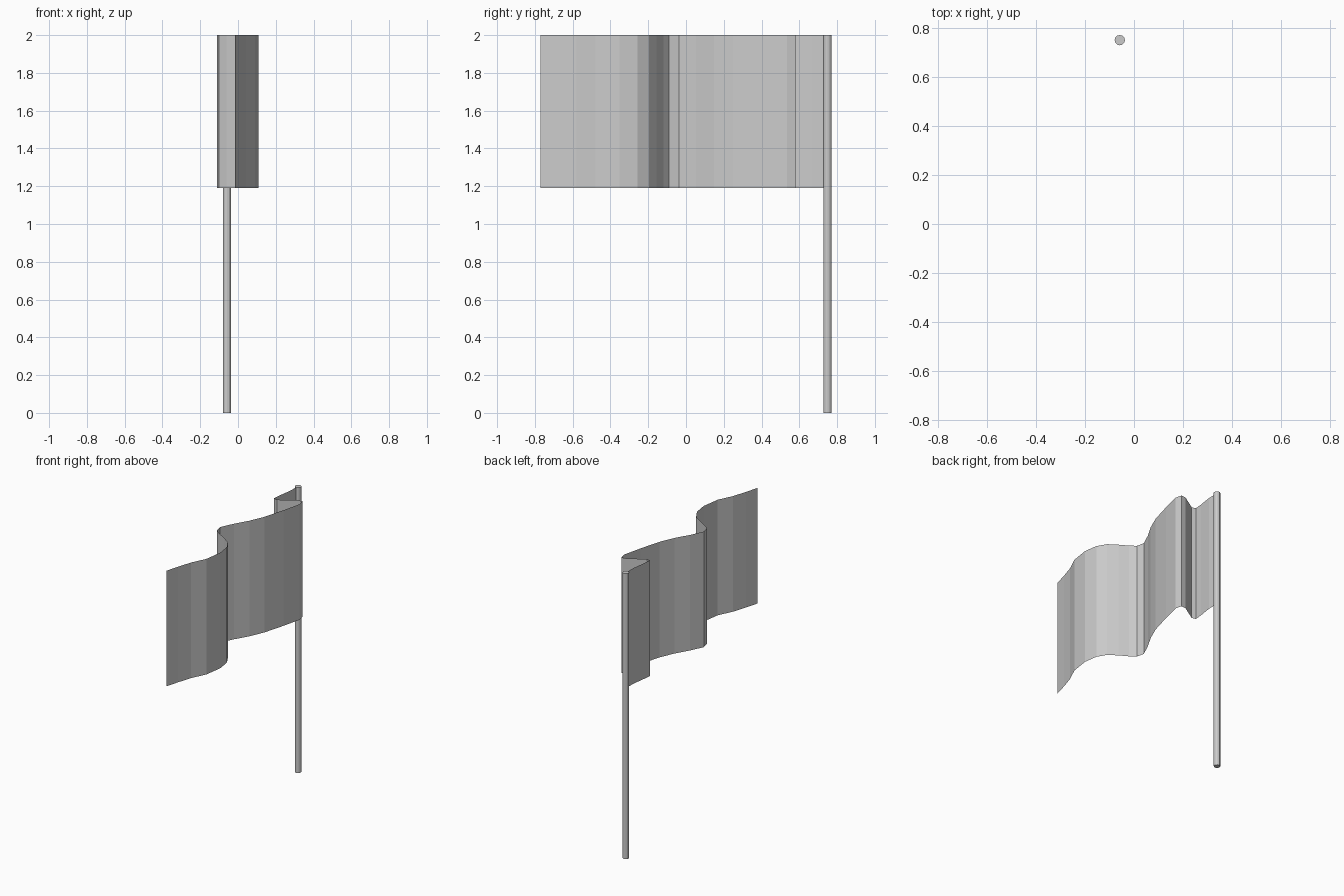
import bpy, bmesh
from mathutils import Vector

if "Cube" in bpy.data.objects:
    bpy.data.objects.remove(bpy.data.objects["Cube"])

TOP, FLAG_BOTTOM = 2.0, 1.19

# Pole
bpy.ops.mesh.primitive_cylinder_add(vertices=12, radius=0.021, depth=TOP,
                                    location=(-0.058, 0.749, TOP / 2))
bpy.context.object.name = "pole"

# Flag: rippled profile seen from above, from the pole to the free edge
profile = [(-0.06, 0.73), (-0.061, 0.665), (-0.075, 0.57), (-0.08, 0.515),
           (-0.052, 0.507), (0.0, 0.54), (0.057, 0.576), (0.094, 0.58),
           (0.104, 0.535), (0.072, 0.40), (0.03, 0.25), (-0.015, 0.147),
           (-0.07, 0.053), (-0.112, -0.037), (-0.10, -0.09), (-0.06, -0.12),
           (0.0, -0.155), (0.058, -0.195), (0.095, -0.258), (0.109, -0.353),
           (0.09, -0.48), (0.042, -0.58), (0.01, -0.68), (-0.015, -0.77)]

bm = bmesh.new()
verts = [bm.verts.new((x, y, FLAG_BOTTOM)) for x, y in profile]
edges = [bm.edges.new(pair) for pair in zip(verts, verts[1:])]
# Pull the profile up into a cloth sheet
raised = bmesh.ops.extrude_edge_only(bm, edges=edges)["geom"]
bmesh.ops.translate(bm, vec=Vector((0, 0, TOP - FLAG_BOTTOM)),
                    verts=[g for g in raised if isinstance(g, bmesh.types.BMVert)])
bmesh.ops.recalc_face_normals(bm, faces=bm.faces)
mesh = bpy.data.meshes.new("flag")
bm.to_mesh(mesh)
bm.free()
bpy.context.collection.objects.link(bpy.data.objects.new("flag", mesh))
